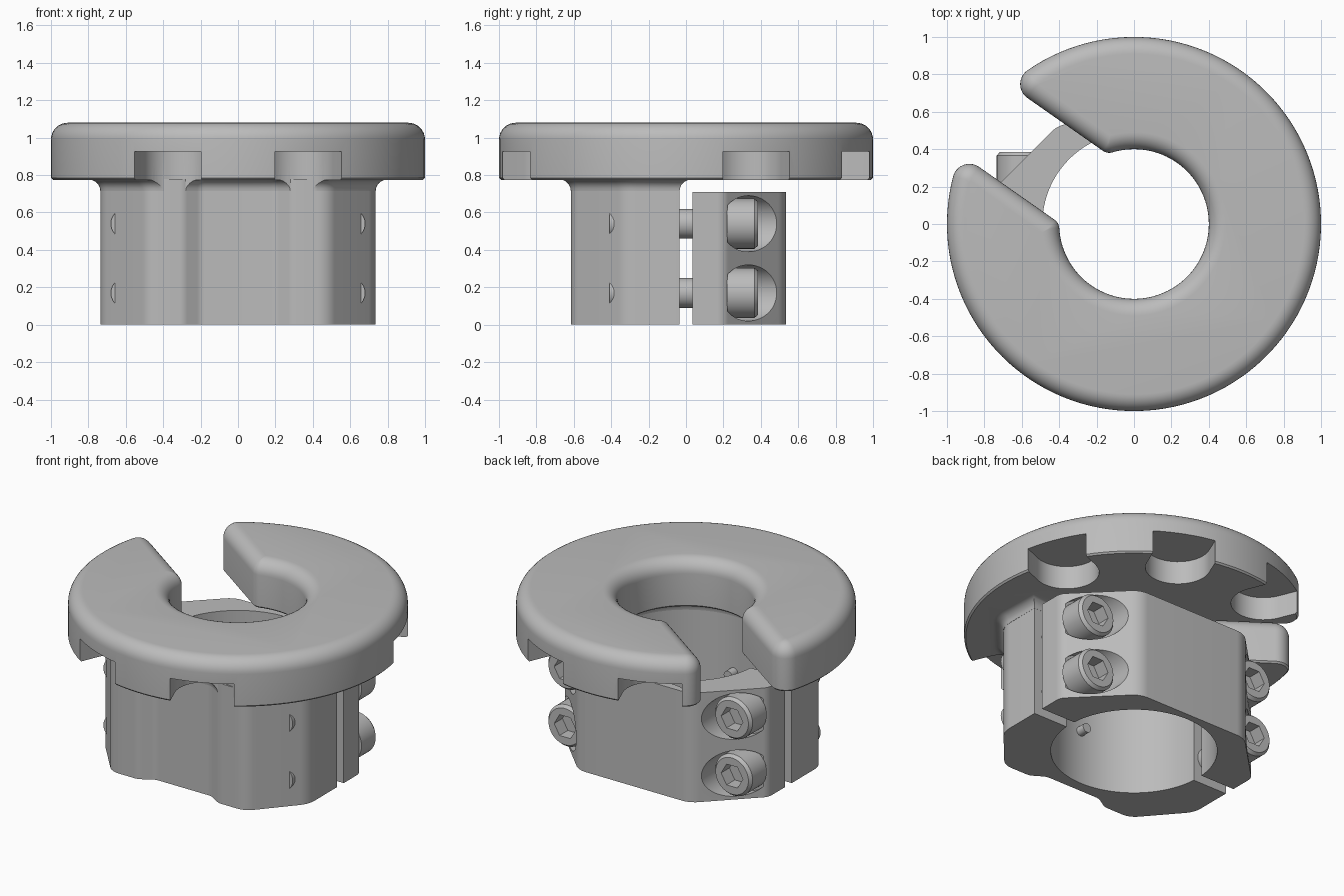
import bpy, bmesh
from math import sin, cos, pi, atan2, asin, sqrt, radians
from mathutils import Vector, Matrix

if "Cube" in bpy.data.objects:
    bpy.data.objects.remove(bpy.data.objects["Cube"])

grey = bpy.data.materials.new("plain grey")
grey.use_nodes = True
tone = (0.5, 0.5, 0.5, 1)
grey.diffuse_color = tone
grey.node_tree.nodes["Principled BSDF"].inputs["Base Color"].default_value = tone


def arc(cx, cy, r, a0, a1, n):
    return [Vector((cx + r * cos(a0 + (a1 - a0) * i / n),
                    cy + r * sin(a0 + (a1 - a0) * i / n))) for i in range(n + 1)]


def loft(name, rings):
    """Skin closed 2D outlines, given as (points, z), and cap both ends."""
    bm = bmesh.new()
    rows = [[bm.verts.new((p.x, p.y, z)) for p in pts] for pts, z in rings]
    n = len(rows[0])
    for low, high in zip(rows, rows[1:]):
        for i in range(n):
            j = (i + 1) % n
            bm.faces.new((low[i], low[j], high[j], high[i]))
    bm.faces.new(rows[0][::-1])
    bm.faces.new(rows[-1])
    bmesh.ops.recalc_face_normals(bm, faces=bm.faces)
    mesh = bpy.data.meshes.new(name)
    bm.to_mesh(mesh)
    bm.free()
    mesh.materials.append(grey)
    obj = bpy.data.objects.new(name, mesh)
    bpy.context.collection.objects.link(obj)
    return obj


def combine(obj, other, operation):
    """Apply one boolean and discard the helper."""
    mod = obj.modifiers.new("bool", "BOOLEAN")
    mod.operation, mod.object, mod.solver = operation, other, "EXACT"
    bpy.context.view_layer.update()
    deps = bpy.context.evaluated_depsgraph_get()
    mesh = bpy.data.meshes.new_from_object(obj.evaluated_get(deps))
    obj.modifiers.clear()
    obj.data = mesh
    bpy.data.objects.remove(other)


def smooth(obj):
    bpy.ops.object.select_all(action="DESELECT")
    obj.select_set(True)
    bpy.context.view_layer.objects.active = obj
    bpy.ops.object.shade_smooth_by_angle(angle=radians(32))


def rounded(path, n=8):
    """Round the inner corners of an open path of (x, y, radius)."""
    out = [Vector(path[0][:2])]
    for a, b, c in zip(path, path[1:], path[2:]):
        p = Vector(b[:2])
        u = (Vector(a[:2]) - p).normalized()
        v = (Vector(c[:2]) - p).normalized()
        half = u.angle(v) / 2
        centre = p + (u + v).normalized() * (b[2] / sin(half))
        reach = b[2] / (sin(half) / cos(half))
        s, e = p + u * reach - centre, p + v * reach - centre
        a0 = atan2(s.y, s.x)
        sweep = (atan2(e.y, e.x) - a0 + pi) % (2 * pi) - pi
        out += arc(centre.x, centre.y, b[2], a0, a0 + sweep, n)
    return out + [Vector(path[-1][:2])]


def clamp_outline(half, side):
    """Mirror half an outer profile and close it with the bore."""
    path = half + [(-x, y, r) for x, y, r in reversed(half)]
    a = asin(GAP / BORE)
    pts = rounded(path) + arc(0, 0, BORE, pi - a, a, 64)
    return [Vector((p.x, p.y * side)) for p in pts]


def grow(pts, d):
    """Offset a closed outline outwards."""
    n = len(pts)
    area = sum(pts[i - 1].cross(pts[i]) for i in range(n))
    d = d if area > 0 else -d
    out = []
    for i, p in enumerate(pts):
        u = (p - pts[i - 1]).normalized()
        v = (pts[(i + 1) % n] - p).normalized()
        m = Vector((u.y, -u.x)) + Vector((v.y, -v.x))
        out.append(p + m * (2 * d / max(m.length_squared, 1)))
    return out


# Open flange ring with a straight slot, rounded along its top edge
SLOT = radians(145)


def flange_outline(o):
    h, R, r = 0.225 + o, 1 - o, 0.4 + o
    c, k = max(0.09 - o, 0.006), max(0.06 - o, 0.006)
    t, s = sqrt((R - c) ** 2 - (h + c) ** 2), sqrt((r + k) ** 2 - (h + k) ** 2)
    f, g = atan2(h + c, t), atan2(h + k, s)
    half = arc(0, 0, R, pi, f, 56)[:-1] + arc(t, h + c, c, f, -pi / 2, 10)
    half += arc(s, h + k, k, -pi / 2, g - pi, 8) + arc(0, 0, r, g, pi, 40)[1:]
    pts = half + [Vector((p.x, -p.y)) for p in half[-2:0:-1]]
    turn = Matrix.Rotation(SLOT, 2)
    return [turn @ p for p in pts]


BASE, TOP, EDGE = 0.775, 1.08, 0.09
rings = [(flange_outline(0.01), BASE), (flange_outline(0), BASE + 0.01)]
for i in range(9):
    t = pi / 2 * i / 8
    rings.append((flange_outline(EDGE * (1 - cos(t))), TOP - EDGE + EDGE * sin(t)))
flange = loft("flange", rings)

# Front clamp half with two bosses, and the flare that joins it to the flange
BORE, GAP = 0.49, 0.035
front = clamp_outline([(0.735, GAP, 0), (0.735, 0.32, 0.15), (0.48, 0.615, 0.12),
                       (0.29, 0.615, 0.08), (0.2, 0.56, 0.08)], -1)
front_clamp = loft("front_clamp", [(front, 0), (front, BASE + 0.005)])
FLARE = 0.06
rings = []
for i in range(7):
    t = pi / 2 * i / 6
    rings.append((grow(front, 0.001 + FLARE * (1 - cos(t))), BASE - FLARE + FLARE * sin(t)))
rings.append((grow(front, FLARE), BASE + 0.02))
combine(flange, loft("clamp_flare", rings), "UNION")

# Round-ended notches under the rim
for deg in (22.5, 67.5, 112.5, -67.5, -112.5):
    shape = arc(0.86, 0, 0.192, pi / 2, 3 * pi / 2, 24)
    shape += [Vector((1.2, -0.192)), Vector((1.2, 0.192))]
    turn = Matrix.Rotation(radians(deg), 2)
    shape = [turn @ p for p in shape]
    combine(flange, loft("notch_cutter", [(shape, 0.7), (shape, 0.925)]), "DIFFERENCE")

# Separate back clamp half
back = clamp_outline([(0.735, GAP, 0), (0.735, 0.2, 0.08), (0.4, 0.535, 0.14)], 1)
back_clamp = loft("back_clamp", [(back, 0), (back, 0.71)])


def circle(r):
    return arc(0, 0, r, 0, 2 * pi, 48)[:-1]


def hexagon(r):
    return [p * (cos(pi / 6) / cos(atan2(p.y, p.x) % (pi / 3) - pi / 6)) for p in circle(r)]


def along_y(obj, x, z, y=0):
    obj.location = (x, y, z)
    obj.rotation_euler.x = -pi / 2


# Socket-head bolts in counterbores
for side, word in ((-1, "right"), (1, "left")):
    for z, level in ((0.17, "lower"), (0.54, "upper")):
        cutter = loft("counterbore_cutter", [(circle(0.15), 0.222), (circle(0.15), 0.9)])
        along_y(cutter, side * 0.6, z)
        combine(back_clamp, cutter, "DIFFERENCE")
        bolt = loft(f"{level}_{word}_bolt", [
            (circle(0.08), -0.41), (circle(0.08), 0.22), (circle(0.134), 0.22),
            (circle(0.134), 0.365), (circle(0.118), 0.385),
            (hexagon(0.078), 0.385), (hexagon(0.078), 0.3)])
        along_y(bolt, side * 0.6, z)
        smooth(bolt)

# Locating pin inside the bore
pin = loft("locating_pin", [(circle(0.03), -0.04), (circle(0.03), 0.05)])
along_y(pin, 0, 0.35, -0.48)

for obj in (flange, front_clamp, back_clamp, pin):
    smooth(obj)
